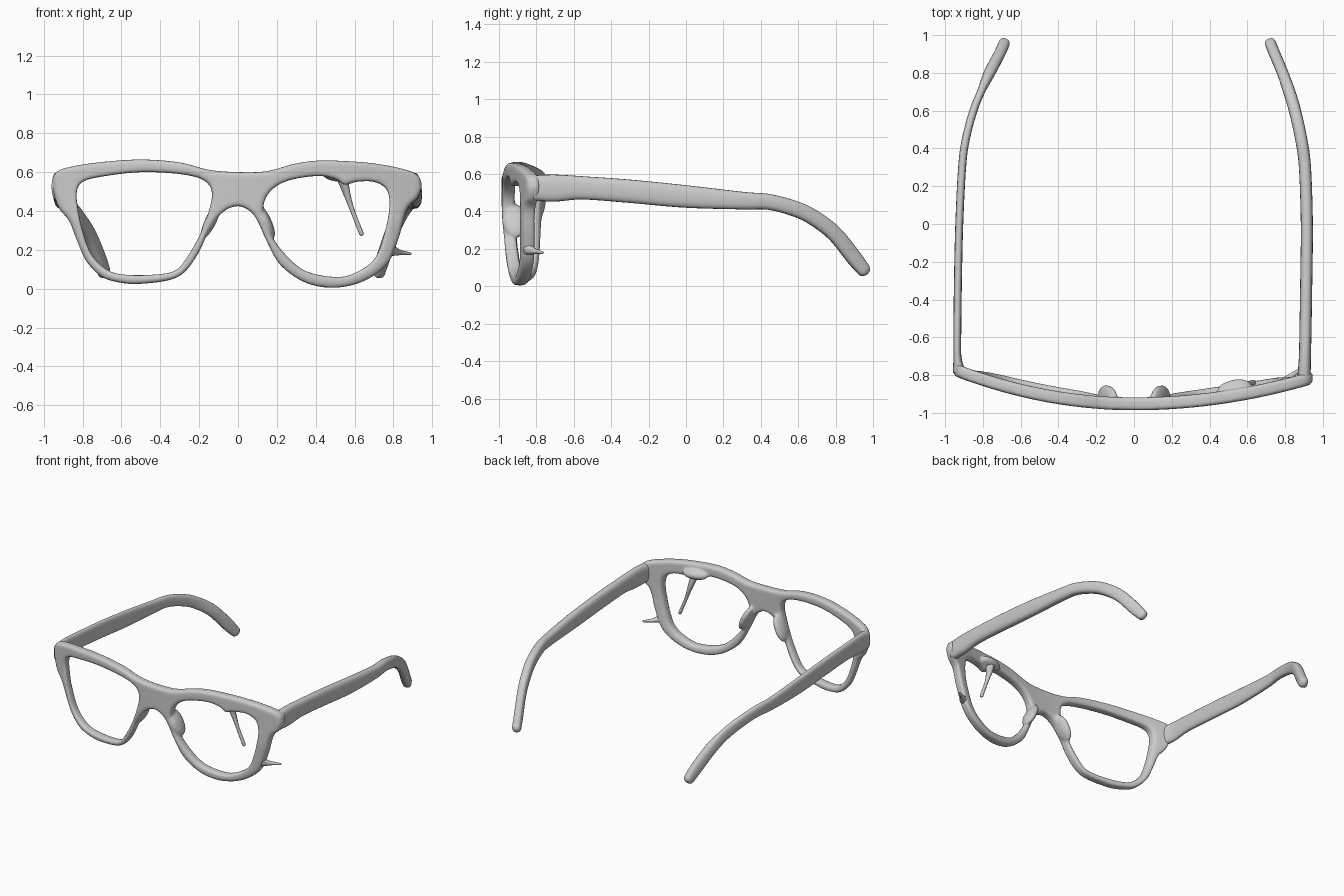
import bpy, bmesh, math
from mathutils import Vector, Matrix

if "Cube" in bpy.data.objects:
    bpy.data.objects.remove(bpy.data.objects["Cube"])


def spline(pts, steps, closed=False):
    """Catmull-Rom resampling of tuples of any length."""
    n = len(pts)
    pick = (lambda i: pts[i % n]) if closed else (lambda i: pts[min(max(i, 0), n - 1)])
    out = []
    for i in range(n if closed else n - 1):
        p0, p1, p2, p3 = (pick(i + k) for k in (-1, 0, 1, 2))
        for s in range(steps):
            t = s / steps
            out.append([0.5 * (2 * b + (c - a) * t + (2 * a - 5 * b + 4 * c - d) * t * t
                               + (3 * b - a - 3 * c + d) * t ** 3)
                        for a, b, c, d in zip(p0, p1, p2, p3)])
    if not closed:
        out.append(list(pts[-1]))
    return out


def add_object(name, bm):
    mesh = bpy.data.meshes.new(name)
    bm.to_mesh(mesh)
    bm.free()
    for p in mesh.polygons:
        p.use_smooth = True
    ob = bpy.data.objects.new(name, mesh)
    bpy.context.collection.objects.link(ob)
    return ob


def loft(name, pts, steps=6, sides=20, power=0.75):
    """Sweep a rounded section along (x, y, z, half width, half height) points."""
    secs = spline(pts, steps)
    end = Vector(secs[-1][:3])
    fwd = (end - Vector(secs[-2][:3])).normalized()
    w, h = secs[-1][3:]
    for a in (25, 50, 70, 84):      # rounded tip
        r = math.radians(a)
        secs.append([*(end + fwd * w * math.sin(r)), w * math.cos(r), h * math.cos(r)])
    bm = bmesh.new()
    rings = []
    for i, s in enumerate(secs):
        a, b = secs[max(i - 1, 0)], secs[min(i + 1, len(secs) - 1)]
        t = (Vector(b[:3]) - Vector(a[:3])).normalized()
        side = t.cross(Vector((0, 0, 1))).normalized()
        up = side.cross(t)
        ring = []
        for k in range(sides):
            ang = 2 * math.pi * k / sides
            c, d = math.cos(ang), math.sin(ang)
            u = math.copysign(abs(c) ** power, c) * s[3]
            v = math.copysign(abs(d) ** power, d) * s[4]
            ring.append(bm.verts.new(Vector(s[:3]) + side * u + up * v))
        rings.append(ring)
    for r0, r1 in zip(rings, rings[1:]):
        for k in range(sides):
            j = (k + 1) % sides
            bm.faces.new((r0[k], r0[j], r1[j], r1[k]))
    bm.faces.new(rings[0][::-1])
    bm.faces.new(rings[-1])
    bmesh.ops.recalc_face_normals(bm, faces=bm.faces)
    return add_object(name, bm)


# Front frame: outline with two lens openings (x, z)
outline = [(0, .60), (-.15, .612), (-.3, .65), (-.5, .665), (-.7, .652), (-.85, .63), (-.935, .60),
           (-.955, .53), (-.925, .42), (-.87, .35), (-.83, .25), (-.78, .14), (-.70, .06),
           (-.60, .03), (-.5, .025), (-.35, .045), (-.27, .09), (-.2, .19), (-.14, .32),
           (-.07, .40), (0, .425), (.06, .40), (.1, .35), (.15, .24), (.22, .12), (.35, .03),
           (.5, .005), (.65, .04), (.77, .13), (.83, .27), (.87, .41), (.925, .47), (.945, .54),
           (.9, .60), (.7, .645), (.45, .66), (.3, .645), (.15, .605)]
left_hole = [(-.83, .50), (-.8, .55), (-.7, .577), (-.5, .60), (-.3, .59), (-.18, .56), (-.135, .5),
             (-.15, .40), (-.2, .27), (-.27, .15), (-.32, .095), (-.40, .075), (-.55, .07),
             (-.66, .09), (-.75, .17), (-.80, .3), (-.825, .42)]
right_hole = [(.13, .38), (.15, .48), (.24, .55), (.4, .58), (.5, .565), (.55, .535), (.61, .55),
              (.7, .55), (.765, .51), (.78, .42), (.75, .27), (.70, .15), (.6, .08), (.5, .06),
              (.35, .09), (.25, .17), (.175, .27)]

curve = bpy.data.curves.new("frame_profile", 'CURVE')
curve.dimensions = '2D'
curve.fill_mode = 'BOTH'
curve.extrude = .016
curve.bevel_depth = .018
curve.bevel_resolution = 3
curve.offset = -.018
for pts in (outline, left_hole, right_hole):
    ring = spline(pts, 5, True)
    sp = curve.splines.new('POLY')
    sp.points.add(len(ring) - 1)
    for p, (x, z) in zip(sp.points, ring):
        p.co = (x, z, 0, 1)
    sp.use_cyclic_u = True
profile = bpy.data.objects.new("frame_profile", curve)
bpy.context.collection.objects.link(profile)
dg = bpy.context.evaluated_depsgraph_get()
flat = bpy.data.meshes.new_from_object(profile.evaluated_get(dg))
bpy.data.objects.remove(profile)

bm = bmesh.new()
bm.from_mesh(flat)
bm.transform(Matrix.Rotation(math.pi / 2, 4, 'X'))
bmesh.ops.remove_doubles(bm, verts=bm.verts, dist=.0005)
bmesh.ops.recalc_face_normals(bm, faces=bm.faces)

# Nose pads and the thick spot behind the right brow, fused into the frame
blobs = [((s * .14, .03, .35), (.03, .065, .10), -s * .45) for s in (-1, 1)]
blobs.append(((.53, .04, .585), (.09, .045, .035), 0))
for loc, size, tilt in blobs:
    m = Matrix.Translation(loc) @ Matrix.Rotation(tilt, 4, 'Y') @ Matrix.Diagonal((*size, 1))
    bmesh.ops.create_uvsphere(bm, u_segments=20, v_segments=12, radius=1, matrix=m)
frame = add_object("front_frame", bm)
remesh = frame.modifiers.new("fuse", 'REMESH')
remesh.mode = 'VOXEL'
remesh.voxel_size = .009
smooth = frame.modifiers.new("soften", 'SMOOTH')
smooth.iterations = 4
dg = bpy.context.evaluated_depsgraph_get()
frame.data = bpy.data.meshes.new_from_object(frame.evaluated_get(dg))
frame.modifiers.clear()

# Wrap the flat front around the face
for v in frame.data.vertices:
    x, z = v.co.x, v.co.z
    v.co.y += -.952 + (.2 if x < 0 else .155) * x * x + .08 * max(0, .35 - z)
for p in frame.data.polygons:
    p.use_smooth = True

# Temples: shared side profile (y, z, half height), own plan curve and thickness
side = [(-.7, .525, .072), (-.55, .526, .062), (-.3, .508, .062), (0, .48, .06), (.3, .458, .047),
        (.45, .45, .042), (.6, .408, .042), (.7, .355, .042), (.8, .275, .042), (.9, .15, .042),
        (.95, .087, .036)]
plans = {
    "left_temple": ((-.925, -.785), (-.935, -.935, -.932, -.925, -.91, -.89, -.85, -.81, -.765,
                                     -.712, -.69), .021),
    "right_temple": ((.9, -.815), (.905, .908, .912, .915, .905, .885, .852, .822, .787,
                                   .745, .725), .032),
}
for name, (start, xs, half) in plans.items():
    path = [(*start, .525, .035, .068)]
    path += [(x, y, z, half if y < .8 else .03, h) for x, (y, z, h) in zip(xs, side)]
    loft(name, path)

# Loose strand below the right brow and small spur on the right rim
loft("hanging_strand", [(.535, -.865, .575, .03, .028), (.56, -.85, .49, .022, .018),
                        (.59, -.845, .40, .012, .012), (.635, -.838, .285, .013, .012)],
     sides=12, power=1)
loft("rim_spur", [(.785, -.845, .20, .03, .035), (.815, -.82, .19, .02, .02),
                  (.845, -.795, .185, .013, .012), (.885, -.768, .18, .008, .007)],
     sides=12, power=1)
